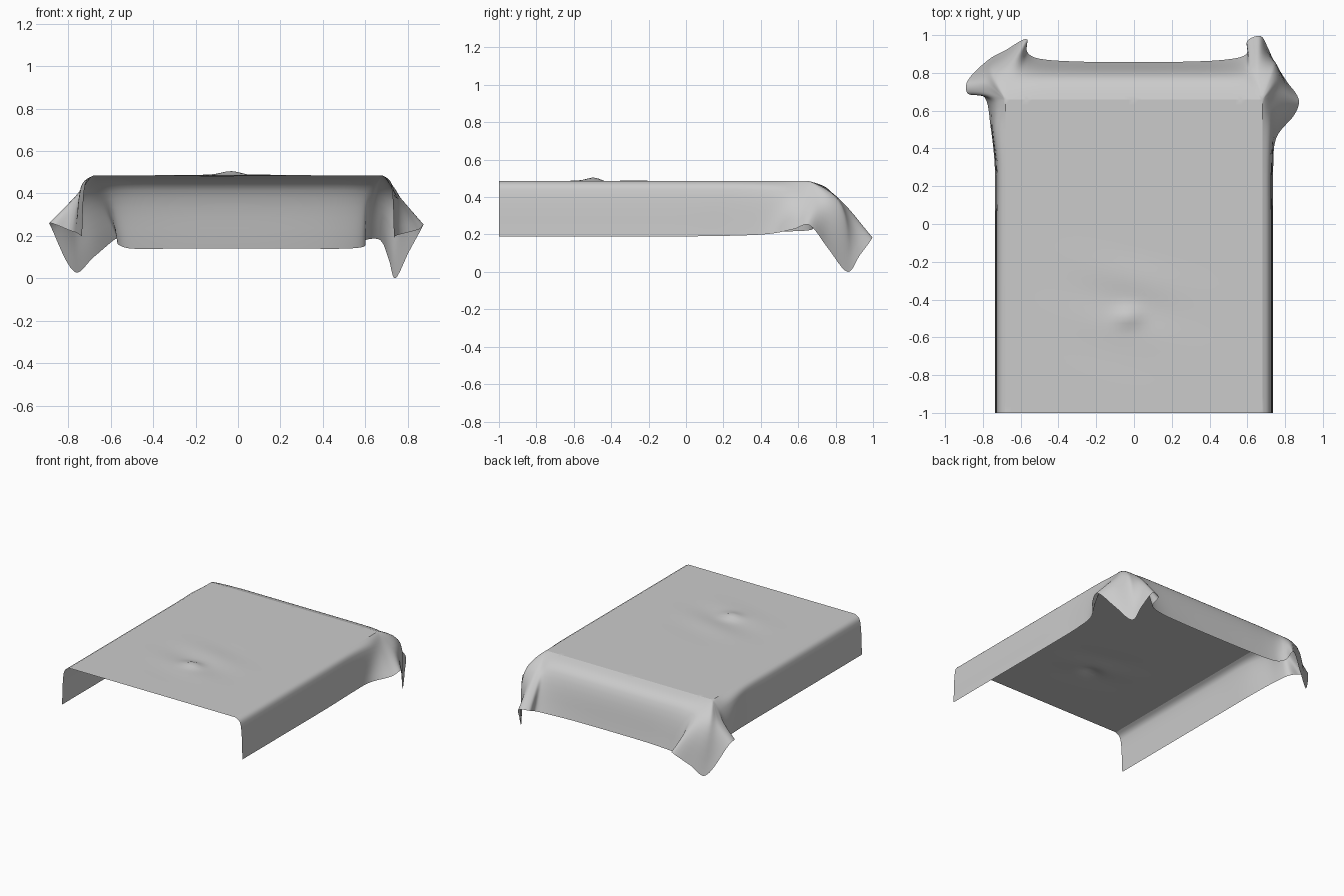
import bpy, bmesh, math
from mathutils import Vector as V

if "Cube" in bpy.data.objects:
    bpy.data.objects.remove(bpy.data.objects["Cube"])

TOP = 0.485


def spline(pts, n):
    """Smooth curve through points, spaced by root of chord length."""
    pts = [V(p) for p in pts]
    t = [0.0]
    for a, b in zip(pts, pts[1:]):
        t.append(t[-1] + max((b - a).length, 1e-4) ** 0.5)
    last = len(pts) - 1
    tan = []
    for i in range(len(pts)):
        a, b = max(i - 1, 0), min(i + 1, last)
        tan.append((pts[b] - pts[a]) / (t[b] - t[a]))
    out = []
    for i in range(last):
        h = t[i + 1] - t[i]
        for k in range(n):
            s = k / n
            out.append(pts[i] * (2*s**3 - 3*s**2 + 1) + tan[i] * h * (s**3 - 2*s**2 + s)
                       + pts[i + 1] * (3*s**2 - 2*s**3) + tan[i + 1] * h * (s**3 - s**2))
    return out + [pts[-1]]


def side(sx, y, hem_z=0.19):
    return [(sx*.68, y, TOP), (sx*.722, y, .44), (sx*.737, y, hem_z)]


def back(x, hem_y=0.86):
    return [(x, .66, TOP), (x, .785, .415), (x, hem_y, .14)]


def corner(sx, mid, hem):
    return [(sx*.68, .66, TOP), mid, hem]


# Each station is rim, shoulder, hem; order runs right side, back, left side
right = [side(1, y, z) for y, z in ((-1, .19), (-.5, .19), (0, .19), (.3, .195))] + [
    [(.68, .5, TOP), (.73, .5, .43), (.755, .46, .205)],
    corner(1, (.735, .62, .41), (.85, .58, .23)),
    corner(1, (.765, .70, .38), (.872, .66, .25)),
    corner(1, (.765, .77, .37), (.805, .76, .125)),
    corner(1, (.745, .83, .35), (.74, .865, .0)),
    corner(1, (.71, .83, .37), (.71, .93, .09)),
    corner(1, (.66, .82, .39), (.67, .995, .18)),
    corner(1, (.63, .80, .40), (.60, .97, .18)),
    [(.6, .66, TOP), (.59, .79, .41), (.595, .90, .15)]]
left = [side(-1, y, z) for y, z in ((-1, .2), (-.5, .2), (0, .2), (.3, .2))] + [
    [(-.68, .5, TOP), (-.74, .5, .43), (-.76, .52, .215)],
    corner(-1, (-.735, .64, .41), (-.79, .67, .225)),
    corner(-1, (-.76, .69, .39), (-.88, .69, .26)),
    corner(-1, (-.77, .74, .38), (-.88, .76, .24)),
    corner(-1, (-.76, .80, .36), (-.77, .87, .03)),
    corner(-1, (-.72, .82, .37), (-.68, .92, .10)),
    corner(-1, (-.66, .82, .39), (-.57, .98, .19)),
    [(-.6, .66, TOP), (-.59, .79, .41), (-.565, .91, .16)]]
stations = right + [back(x, y) for x, y in ((.5, .872), (.3, .86), (0, .857), (-.3, .86), (-.5, .875))] + left[::-1]

# Loft the hanging skirt
N = 6
rim = []
for a, b in zip(stations, stations[1:]):
    rim += [V(a[0]).lerp(V(b[0]), k / N) for k in range(N)]
rim.append(V(stations[-1][0]))
shoulder = spline([s[1] for s in stations], N)
hem = spline([s[2] for s in stations], N)

bm = bmesh.new()
rows = []
for r, s, h in zip(rim, shoulder, hem):
    # phantom inner point keeps the fold tangent to the flat top
    inner = r - V((s.x - r.x, s.y - r.y, 0)) * .8
    rows.append([bm.verts.new(p) for p in spline([inner, r, s, h], 6)[6:]])
for a, b in zip(rows, rows[1:]):
    for i in range(len(a) - 1):
        bm.faces.new((a[i], a[i + 1], b[i + 1], b[i]))

# Flat top with a few soft wrinkles near the front
NX, NY = 48, 56
grid = []
for j in range(NY + 1):
    line = []
    for i in range(NX + 1):
        x, y = -.68 + 1.36 * i / NX, -1 + 1.66 * j / NY
        z = TOP + .022 * math.exp(-((x + .03) / .07)**2 - ((y + .49) / .05)**2)
        z += .006 * math.sin(18 * (y + .3 * x)) * math.exp(-((x + .03) / .25)**2 - ((y + .4) / .22)**2)
        line.append(bm.verts.new((x, y, z)))
    grid.append(line)
for a, b in zip(grid, grid[1:]):
    for i in range(NX):
        bm.faces.new((a[i], a[i + 1], b[i + 1], b[i]))

bmesh.ops.remove_doubles(bm, verts=bm.verts, dist=1e-4)
bmesh.ops.recalc_face_normals(bm, faces=bm.faces)
mesh = bpy.data.meshes.new("draped_blanket")
bm.to_mesh(mesh)
bm.free()
cloth = bpy.data.objects.new("draped_blanket", mesh)
bpy.context.collection.objects.link(cloth)
bpy.context.view_layer.objects.active = cloth
cloth.select_set(True)
bpy.ops.object.shade_smooth_by_angle(angle=math.radians(60))
